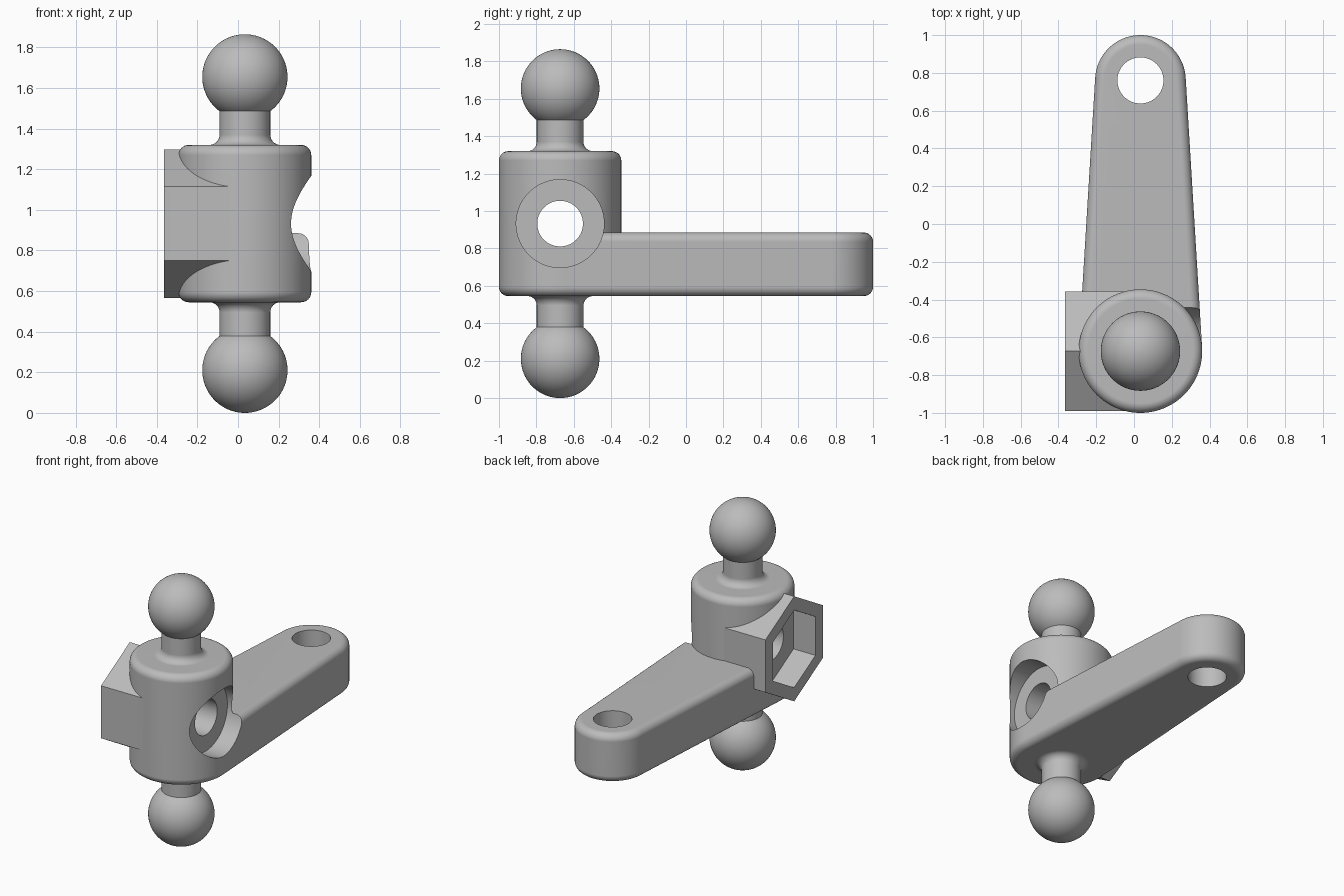
import bpy, bmesh
from math import sin, cos, pi, sqrt, asin, radians
from mathutils import Vector, Matrix

if "Cube" in bpy.data.objects:
    bpy.data.objects.remove(bpy.data.objects["Cube"], do_unlink=True)

CX, CY, CZ = 0.034, -0.673, 0.9325     # centre of the hub
HUB_R, HUB_Z = 0.327, 0.545            # hub radius and underside
TIP_Y, TIP_R, ARM_TOP = 0.76, 0.24, 0.885
FILLET, BALL_R, NECK_R = 0.05, 0.21, 0.125
BORE_R, SEG = 0.122, 96

grey = bpy.data.materials.new("plain grey")
grey.use_nodes = True
colour = (0.5, 0.5, 0.5, 1)
grey.diffuse_color = colour
grey.node_tree.nodes["Principled BSDF"].inputs["Base Color"].default_value = colour


def finish(name, bm):
    bmesh.ops.recalc_face_normals(bm, faces=bm.faces)
    mesh = bpy.data.meshes.new(name)
    bm.to_mesh(mesh)
    bm.free()
    obj = bpy.data.objects.new(name, mesh)
    bpy.context.collection.objects.link(obj)
    mesh.materials.append(grey)
    return obj


def loft(name, rings):
    """Skin a stack of equal closed rings and cap both ends."""
    bm = bmesh.new()
    loops = [[bm.verts.new(p) for p in ring] for ring in rings]
    n = len(loops[0])
    for a, b in zip(loops, loops[1:]):
        for i in range(n):
            j = (i + 1) % n
            bm.faces.new((a[i], a[j], b[j], b[i]))
    bm.faces.new(loops[0])
    bm.faces.new(loops[-1])
    return finish(name, bm)


def prism_x(name, x0, x1, radius, sides):
    angles = [2 * pi * i / sides for i in range(sides)]
    return loft(name, [[(x, CY + radius * sin(a), CZ + radius * cos(a))
                        for a in angles] for x in (x0, x1)])


def combine(target, tool, operation):
    mod = target.modifiers.new(operation.lower(), "BOOLEAN")
    mod.operation, mod.solver, mod.object = operation, "EXACT", tool
    bpy.context.view_layer.objects.active = target
    bpy.ops.object.modifier_apply(modifier=mod.name)
    bpy.data.objects.remove(tool, do_unlink=True)


def arc(r, z, radius, start, end, steps):
    """Profile arc as (radius, height) pairs, angles in degrees."""
    return [(r + radius * cos(t), z + radius * sin(t)) for t in
            (radians(start + (end - start) * i / steps) for i in range(steps + 1))]


# Hub with necks and balls: lower half profile, mirrored, then spun
neck_angle = 90 - asin(NECK_R / BALL_R) * 180 / pi
half = arc(0, BALL_R, BALL_R, -90, neck_angle, 32)
half[0] = (0, 0)
half += arc(NECK_R + FILLET, HUB_Z - FILLET, FILLET, 180, 90, 8)
half += arc(HUB_R - FILLET, HUB_Z + FILLET, FILLET, -90, 0, 8)
profile = half + [(r, 2 * CZ - z) for r, z in reversed(half)]
bm = bmesh.new()
verts = [bm.verts.new((CX + r, CY, z)) for r, z in profile]
edges = [bm.edges.new(pair) for pair in zip(verts, verts[1:])]
bmesh.ops.spin(bm, geom=verts + edges, cent=(CX, CY, 0), axis=(0, 0, 1),
               angle=2 * pi, steps=SEG)
bmesh.ops.remove_doubles(bm, verts=bm.verts, dist=0.0002)
body = finish("ball_joint_lever", bm)

# Tapered arm: outline tangent to hub and tip, inset along the fillets
taper = asin((HUB_R - TIP_R) / (TIP_Y - CY))


def arm_outline(inset, z):
    rh, rt = HUB_R - inset, TIP_R - inset
    ring = [(CX + rh * cos(taper), CY + rh * sin(taper), z)]
    for i in range(49):
        a = taper + (pi - 2 * taper) * i / 48
        ring.append((CX + rt * cos(a), TIP_Y + rt * sin(a), z))
    ring.append((CX - rh * cos(taper), CY + rh * sin(taper), z))
    return ring


steps = [pi / 2 * i / 8 for i in range(9)]
rings = [arm_outline(FILLET * (1 - sin(t)), HUB_Z + FILLET * (1 - cos(t))) for t in steps]
rings += [arm_outline(FILLET * (1 - cos(t)), ARM_TOP - FILLET * (1 - sin(t))) for t in steps]
combine(body, loft("arm", rings), "UNION")

# Hexagonal nut housing on the right
combine(body, prism_x("nut_housing", -0.364, CX, 0.366, 6), "UNION")

# Nut pocket, bolt head recess and through bore
combine(body, prism_x("nut_pocket", -0.5, -0.195, 0.27, 6), "DIFFERENCE")
combine(body, prism_x("bolt_recess", 0.225, 0.6, 0.235, SEG), "DIFFERENCE")
combine(body, prism_x("bore", -0.6, 0.5, BORE_R, 64), "DIFFERENCE")

# Vertical hole in the arm tip
circle = [2 * pi * i / 64 for i in range(64)]
combine(body, loft("tip_hole", [[(CX + BORE_R * cos(a), TIP_Y + BORE_R * sin(a), z)
                                 for a in circle] for z in (0.4, 1.1)]), "DIFFERENCE")

# Smooth curves, crisp edges
bpy.ops.object.select_all(action="DESELECT")
body.select_set(True)
bpy.context.view_layer.objects.active = body
bpy.ops.object.shade_smooth_by_angle(angle=radians(30))
normals = body.modifiers.new("even shading", "WEIGHTED_NORMAL")
normals.keep_sharp = True
